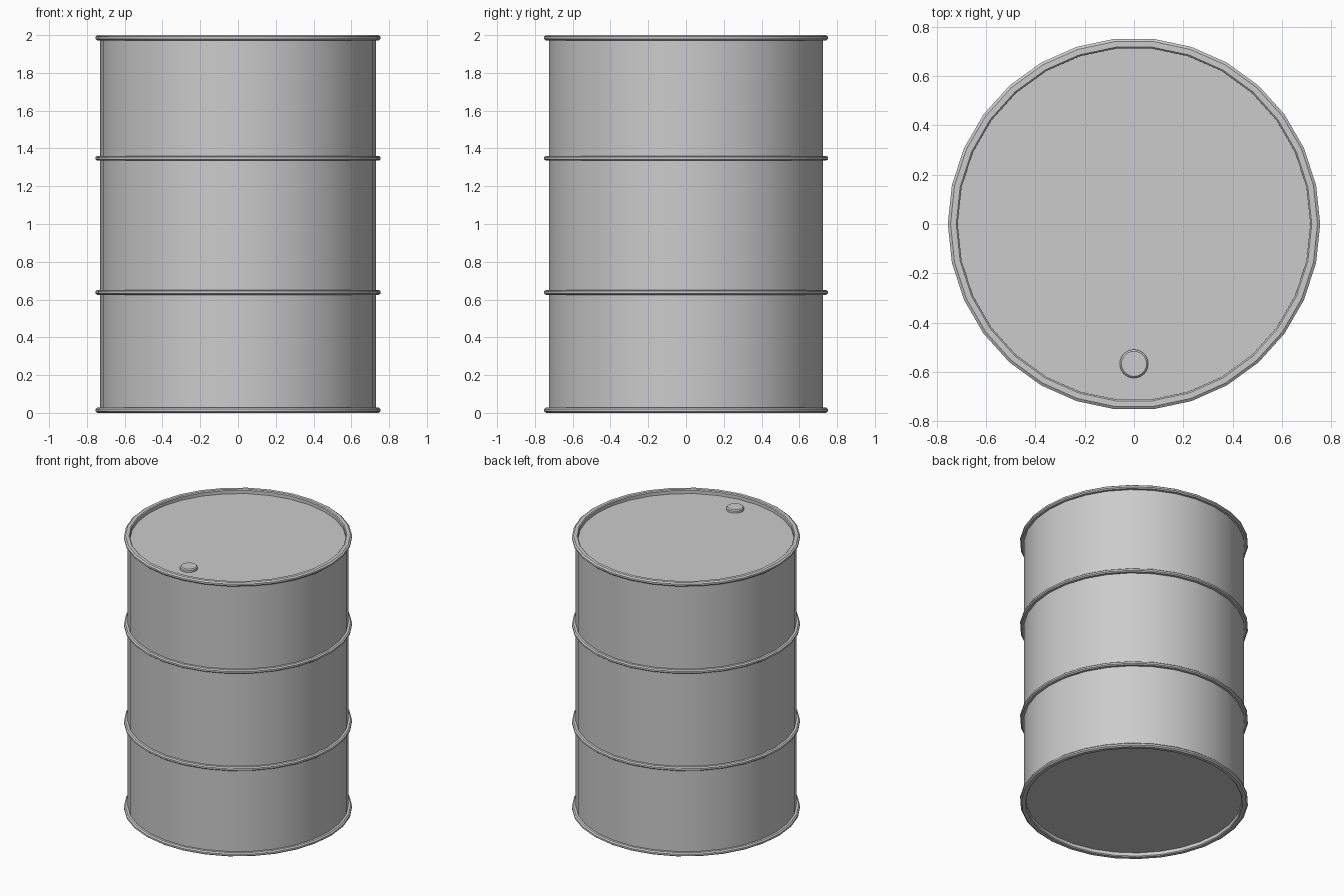
import bpy, bmesh
from math import radians, cos, sin, tau

if "Cube" in bpy.data.objects:
    bpy.data.objects.remove(bpy.data.objects["Cube"])

SIDES = 30
BODY_R, RIM_R, INNER_R = 0.73, 0.755, 0.715


def lathe(name, profile, sides, loc=(0, 0, 0)):
    """Revolve (radius, z) points around z; radius 0 makes a pole."""
    bm = bmesh.new()
    rings = []
    for r, z in profile:
        n = 1 if r == 0 else sides
        rings.append([bm.verts.new((r * cos(tau * i / sides), r * sin(tau * i / sides), z))
                      for i in range(n)])
    for a, b in zip(rings, rings[1:]):
        if len(a) == 1:
            continue
        if len(b) == 1:
            bm.faces.new(a)
            continue
        for i in range(sides):
            j = (i + 1) % sides
            bm.faces.new((a[i], a[j], b[j], b[i]))
    # flat disc closing the first ring when the profile starts at the axis
    if len(rings[0]) == 1:
        bm.faces.new(list(reversed(rings[1])))
        bm.verts.remove(rings[0][0])
    bmesh.ops.recalc_face_normals(bm, faces=bm.faces)
    mesh = bpy.data.meshes.new(name)
    bm.to_mesh(mesh)
    bm.free()
    ob = bpy.data.objects.new(name, mesh)
    ob.location = loc
    bpy.context.collection.objects.link(ob)
    bpy.context.view_layer.objects.active = ob
    ob.select_set(True)
    bpy.ops.object.shade_smooth_by_angle(angle=radians(30))
    ob.select_set(False)
    return ob


def hoop(z):
    """Rounded rolling hoop bulging from the wall."""
    return [(BODY_R, z - 0.013), (0.746, z - 0.013), (RIM_R, z - 0.006),
            (RIM_R, z + 0.006), (0.746, z + 0.013), (BODY_R, z + 0.013)]


# Rolled end rim with a recessed end plate, listed from the axis outwards
rim = [(0, 0.03), (INNER_R, 0.03), (INNER_R, 0.006), (0.721, 0), (0.744, 0),
       (RIM_R, 0.008), (RIM_R, 0.02), (0.746, 0.028), (BODY_R, 0.028)]
top_rim = [(r, 2 - z) for r, z in reversed(rim)]

# Drum shell: bottom rim, two hoops, top rim
lathe("drum_shell", rim + hoop(0.638) + hoop(1.348) + top_rim, SIDES)

# Filler cap on the lid
lathe("filler_cap", [(0, 0), (0.058, 0), (0.058, 0.016), (0.051, 0.023), (0, 0.023)],
      24, (0, -0.567, 1.969))
